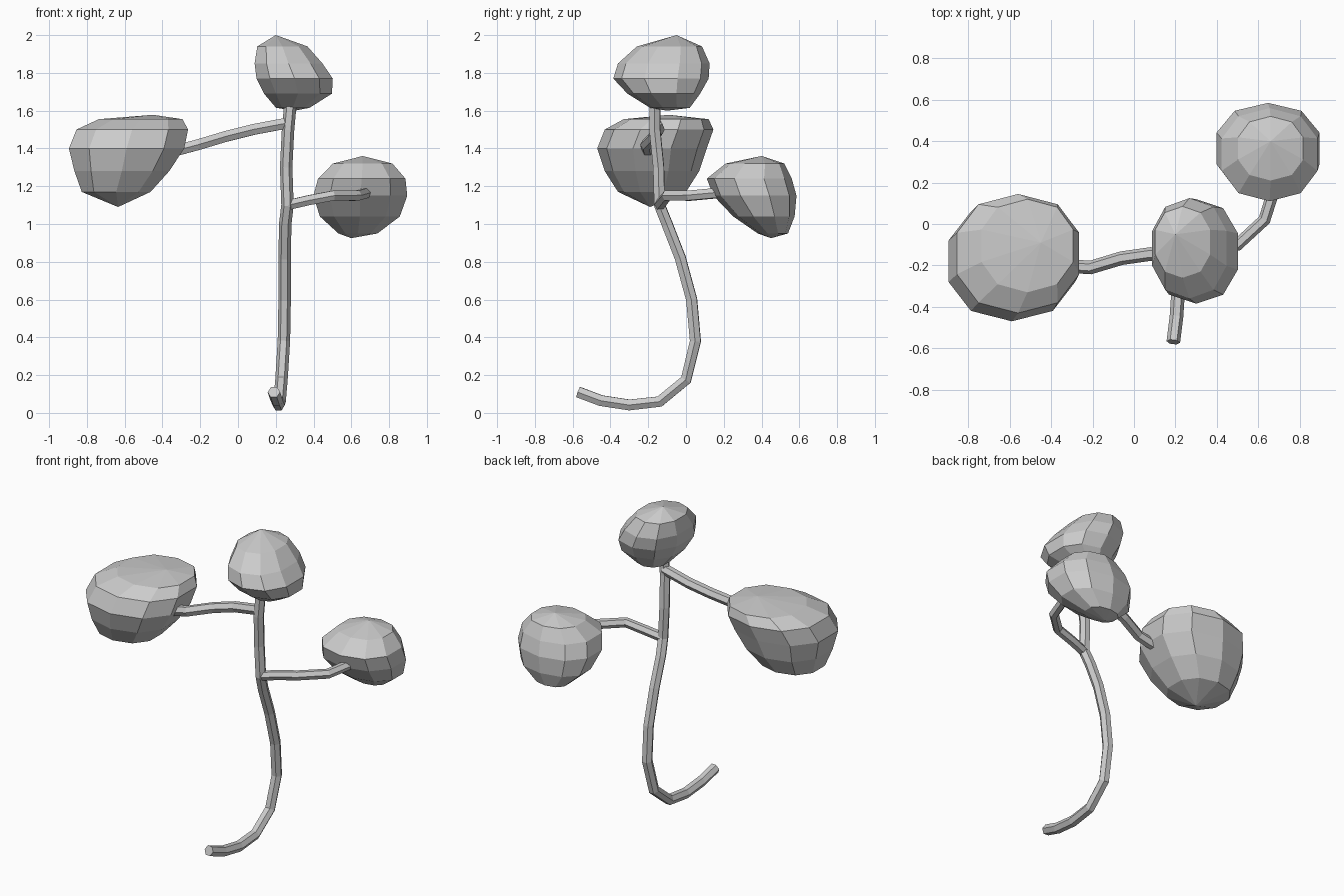
import bpy, bmesh
from math import cos, sin, pi, copysign

if "Cube" in bpy.data.objects:
    bpy.data.objects.remove(bpy.data.objects["Cube"])


def tube(name, pts, radius):
    """Faceted six-sided stem along a path of (x, y, z)."""
    cu = bpy.data.curves.new(name, 'CURVE')
    cu.dimensions = '3D'
    cu.bevel_depth = radius
    cu.bevel_resolution = 1
    cu.use_fill_caps = True
    sp = cu.splines.new('POLY')
    sp.points.add(len(pts) - 1)
    for p, co in zip(sp.points, pts):
        p.co = (*co, 1)
    sp.use_smooth = False
    ob = bpy.data.objects.new(name, cu)
    bpy.context.collection.objects.link(ob)
    bpy.ops.object.select_all(action='DESELECT')
    ob.select_set(True)
    bpy.context.view_layer.objects.active = ob
    bpy.ops.object.convert(target='MESH')


def foliage(name, bottom, rings, top, n=10, power=0.9):
    """Low-poly clump lofted through rings of (z, x0, x1, y0, y1)."""
    bm = bmesh.new()
    loops = []
    for z, x0, x1, y0, y1 in rings:
        loop = []
        for i in range(n):
            a = 2 * pi * (i + 0.5) / n
            c = copysign(abs(cos(a)) ** power, cos(a)) * 1.03
            s = copysign(abs(sin(a)) ** power, sin(a))
            loop.append(bm.verts.new(((x0 + x1) / 2 + c * (x1 - x0) / 2,
                                      (y0 + y1) / 2 + s * (y1 - y0) / 2, z)))
        loops.append(loop)
    lo, hi = bm.verts.new(bottom), bm.verts.new(top)
    for i in range(n):
        j = (i + 1) % n
        bm.faces.new((lo, loops[0][j], loops[0][i]))
        bm.faces.new((hi, loops[-1][i], loops[-1][j]))
        for a, b in zip(loops, loops[1:]):
            bm.faces.new((a[i], a[j], b[j], b[i]))
    bmesh.ops.recalc_face_normals(bm, faces=bm.faces)
    me = bpy.data.meshes.new(name)
    bm.to_mesh(me)
    bm.free()
    bpy.context.collection.objects.link(bpy.data.objects.new(name, me))


# Curved trunk, from the foot at the front up into the top clump
tube("trunk", [(.19, -.57, .11), (.205, -.45, .065), (.215, -.30, .042),
               (.22, -.14, .06), (.23, 0, .175), (.243, .05, .38),
               (.247, .03, .6), (.247, -.03, .82), (.25, -.10, 1.0),
               (.262, -.14, 1.1), (.255, -.145, 1.3), (.265, -.165, 1.5),
               (.28, -.165, 1.66)], .033)

# Side branches
tube("right_branch", [(.262, -.14, 1.10), (.37, -.12, 1.125), (.5, -.10, 1.15),
                      (.63, .02, 1.15), (.68, .18, 1.165)], .03)
tube("left_branch", [(.265, -.16, 1.535), (.08, -.145, 1.5), (-.06, -.165, 1.465),
                     (-.21, -.21, 1.42), (-.36, -.2, 1.38)], .033)

# Foliage clumps
foliage("left_foliage", (-.635, -.19, 1.09),
        [(1.17, -.83, -.46, -.36, 0), (1.28, -.87, -.36, -.43, .07),
         (1.40, -.90, -.28, -.47, .11), (1.50, -.86, -.26, -.43, .145),
         (1.555, -.74, -.29, -.33, .12)], (-.45, -.09, 1.578))
foliage("right_foliage", (.6, .45, .925),
        [(.95, .53, .74, .38, .54), (1.04, .43, .86, .25, .575),
         (1.15, .395, .90, .145, .585), (1.24, .42, .89, .11, .56),
         (1.32, .50, .82, .21, .52)], (.66, .40, 1.36))
foliage("top_foliage", (.30, -.10, 1.6),
        [(1.615, .2, .38, -.19, .02), (1.69, .135, .50, -.31, .075),
         (1.77, .095, .505, -.385, .12), (1.85, .085, .45, -.36, .125),
         (1.94, .10, .37, -.26, .085)], (.2, -.05, 2.0))
